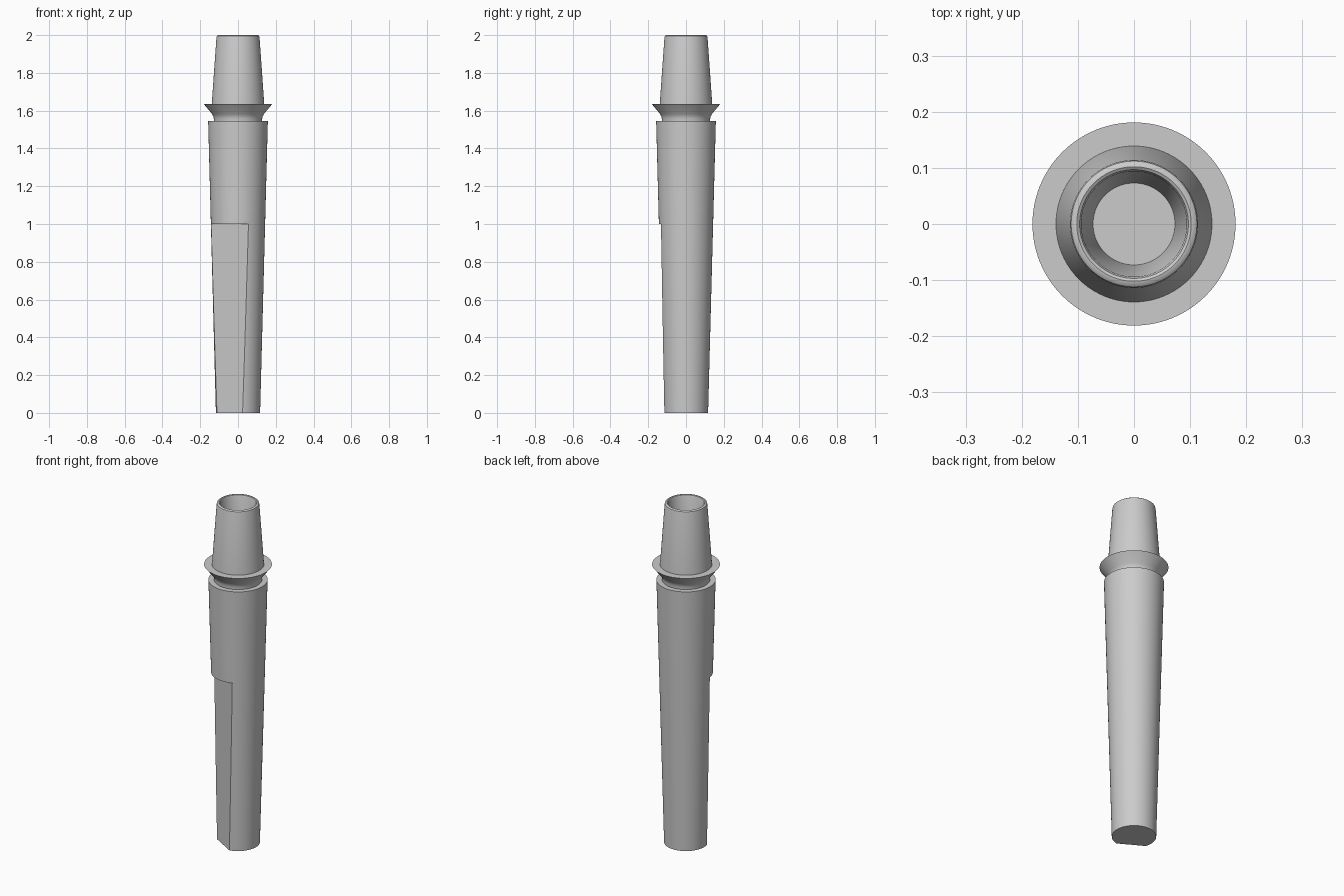
import bpy, bmesh, math
from mathutils import Vector

cube = bpy.data.objects.get("Cube")
if cube:
    bpy.data.objects.remove(cube, do_unlink=True)

SIDES = 96

grey = bpy.data.materials.new("plain_grey")
grey.use_nodes = True
grey.diffuse_color = (0.6, 0.6, 0.6, 1)
grey.node_tree.nodes["Principled BSDF"].inputs["Base Color"].default_value = (0.6, 0.6, 0.6, 1)


def lathe(name, profile):
    """Revolve (radius, height) points round z; the end rings are capped."""
    bm = bmesh.new()
    rings = []
    for r, z in profile:
        rings.append([bm.verts.new((r * math.cos(a), r * math.sin(a), z))
                      for a in (math.tau * i / SIDES for i in range(SIDES))])
    for low, high in zip(rings, rings[1:]):
        for i in range(SIDES):
            j = (i + 1) % SIDES
            bm.faces.new((low[i], low[j], high[j], high[i]))
    bm.faces.new(rings[0])
    bm.faces.new(rings[-1])
    bmesh.ops.recalc_face_normals(bm, faces=bm.faces)
    mesh = bpy.data.meshes.new(name)
    bm.to_mesh(mesh)
    bm.free()
    mesh.materials.append(grey)
    obj = bpy.data.objects.new(name, mesh)
    bpy.context.collection.objects.link(obj)
    return obj


def activate(obj):
    bpy.ops.object.select_all(action='DESELECT')
    obj.select_set(True)
    bpy.context.view_layer.objects.active = obj


# Long tapered shaft
shaft = lathe("shaft", [(0.117, 0), (0.158, 1.545)])

# Upright flat milled off the lower shaft, turned towards the front and -x
angle = math.radians(-120)
offset = 0.087
centre = Vector((math.cos(angle), math.sin(angle), 0)) * (offset + 0.2)
bpy.ops.mesh.primitive_cube_add(size=1, location=(centre.x, centre.y, 0.4),
                                rotation=(0, 0, angle))
cutter = bpy.context.object
cutter.name = "flat_cutter"
cutter.scale = (0.4, 0.6, 1.2)
cutter.hide_render = True
cutter.data.materials.append(grey)
cut = shaft.modifiers.new("flat", 'BOOLEAN')
cut.operation = 'DIFFERENCE'
cut.solver = 'EXACT'
cut.object = cutter
activate(shaft)
bpy.ops.object.modifier_apply(modifier=cut.name)
bpy.data.objects.remove(cutter, do_unlink=True)

# Flared collar above a recessed neck
collar = lathe("collar", [(0.128, 1.53), (0.128, 1.558), (0.131, 1.571),
                          (0.138, 1.583), (0.181, 1.635)])

# Hollow tapered spigot with a rounded rim and a tapering bore
spigot = lathe("spigot", [(0.14, 1.625), (0.139, 1.635), (0.114, 1.988),
                          (0.112, 1.995), (0.107, 1.999), (0.102, 2.0),
                          (0.097, 1.997), (0.094, 1.99), (0.073, 1.7)])

for part in (shaft, collar, spigot):
    activate(part)
    bpy.ops.object.shade_smooth_by_angle(angle=math.radians(30))
